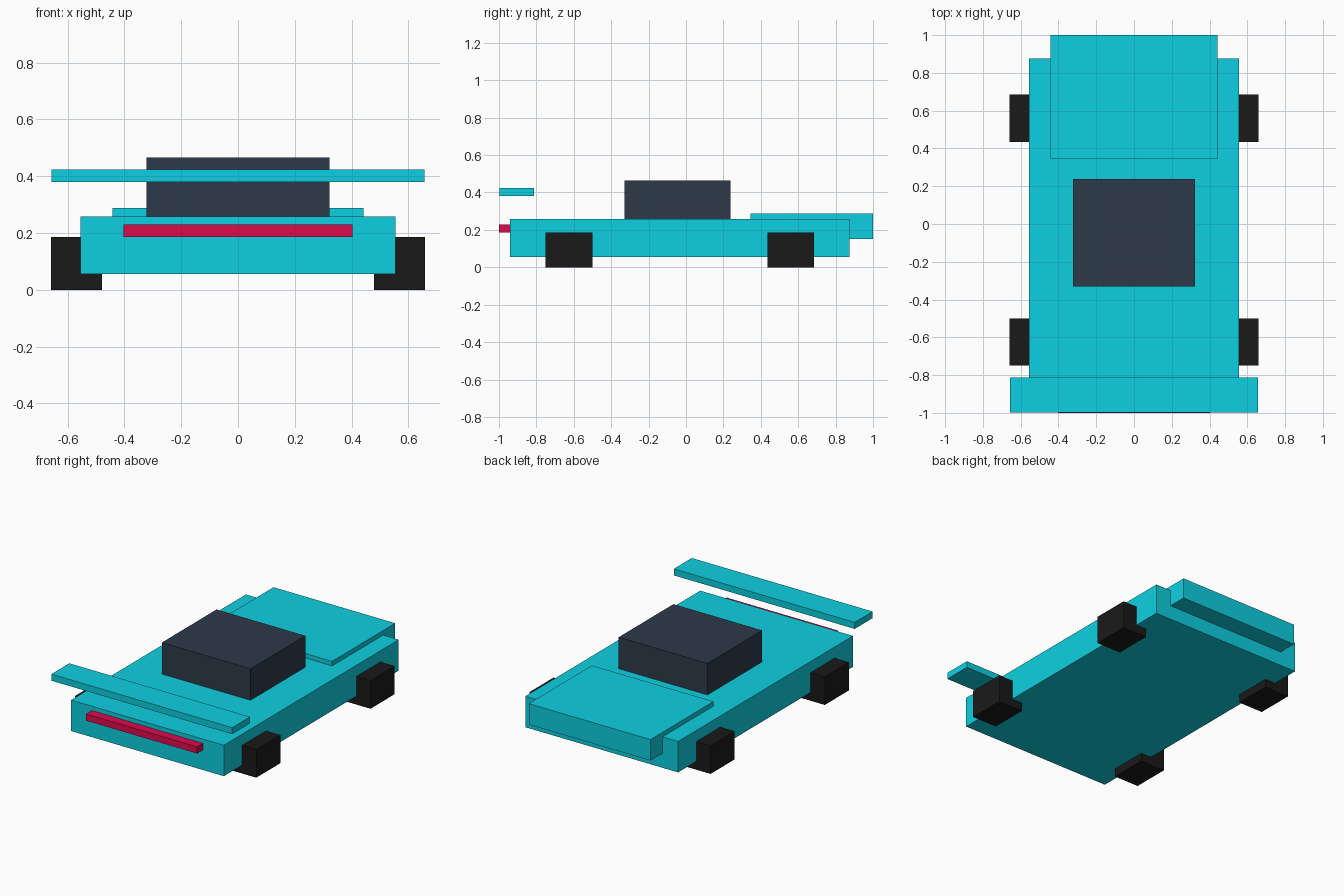
import bpy

if "Cube" in bpy.data.objects:
    bpy.data.objects.remove(bpy.data.objects["Cube"])


def material(name, rgb):
    mat = bpy.data.materials.new(name)
    mat.diffuse_color = (*rgb, 1.0)
    mat.use_nodes = True
    mat.node_tree.nodes["Principled BSDF"].inputs["Base Color"].default_value = mat.diffuse_color
    return mat


def box(name, xs, ys, zs, mat):
    """Axis-aligned box given by its (min, max) range on each axis."""
    ranges = (xs, ys, zs)
    bpy.ops.mesh.primitive_cube_add(size=1, location=[(a + b) / 2 for a, b in ranges])
    ob = bpy.context.object
    ob.name = name
    ob.scale = [b - a for a, b in ranges]
    bpy.ops.object.transform_apply(location=False, rotation=False, scale=True)
    ob.data.materials.append(mat)
    return ob


paint = material("cyan_paint", (0.004, 0.63, 0.75))
glass = material("dark_glass", (0.026, 0.042, 0.068))
rubber = material("black_rubber", (0.01, 0.01, 0.01))
red = material("red_light", (0.73, 0.003, 0.075))

# Bodywork
box("body", (-0.555, 0.555), (-0.94, 0.875), (0.055, 0.258), paint)
box("nose", (-0.442, 0.442), (0.345, 1.0), (0.15, 0.288), paint)
box("cabin", (-0.322, 0.322), (-0.33, 0.238), (0.258, 0.465), glass)

# Floating wing and light bar at the -y end
box("wing", (-0.657, 0.657), (-0.998, -0.812), (0.38, 0.423), paint)
box("light_bar", (-0.403, 0.403), (-1.0, -0.94), (0.186, 0.23), red)

# Blocky wheels, one pair per axle
for end, y in (("nose_end", 0.56), ("wing_end", -0.625)):
    for side, s in (("left", -1), ("right", 1)):
        xs = sorted((s * 0.478, s * 0.658))
        box(f"wheel_{end}_{side}", xs, (y - 0.125, y + 0.125), (0.0, 0.185), rubber)
